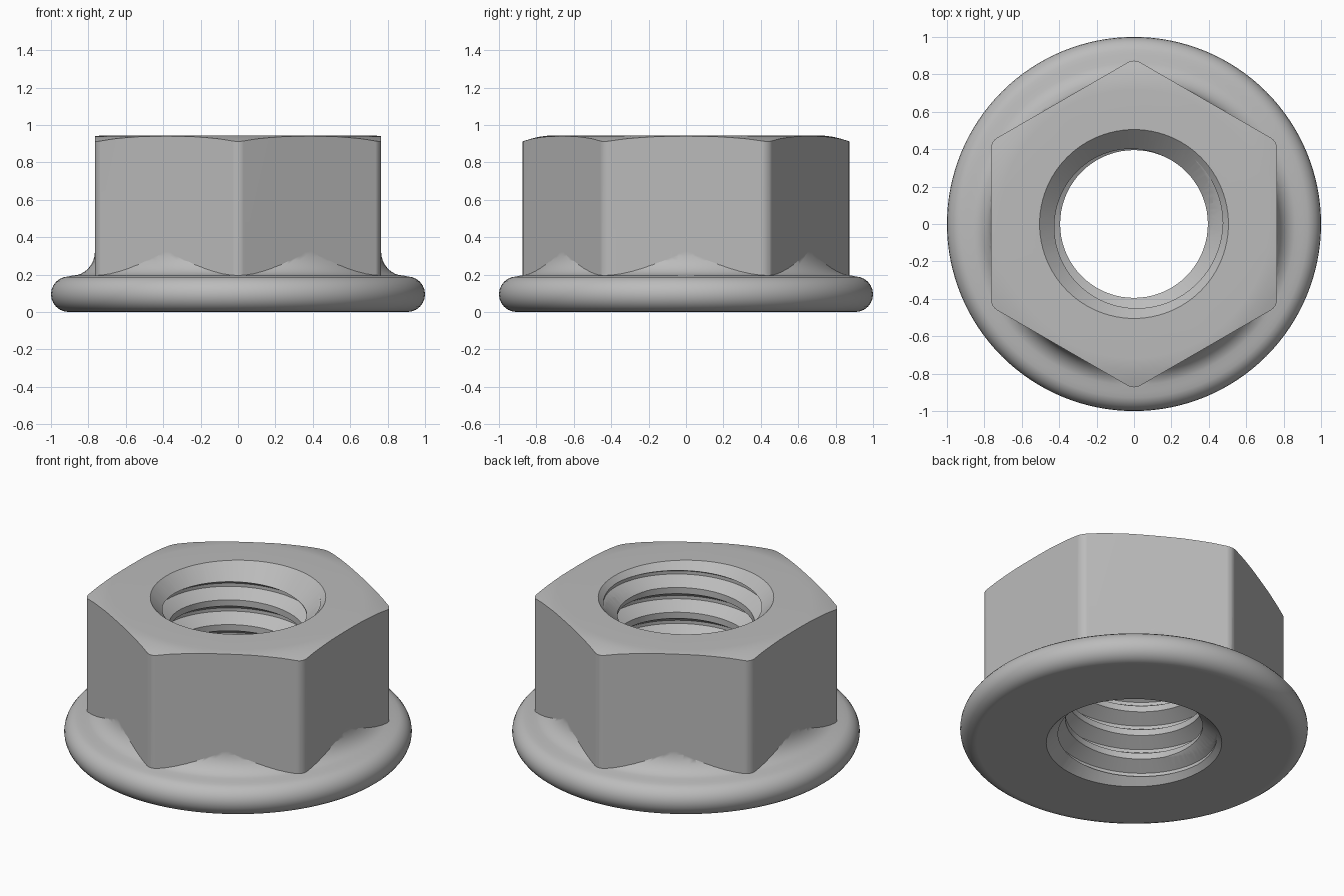
import bpy, bmesh
from math import sin, cos, pi, radians

if "Cube" in bpy.data.objects:
    bpy.data.objects.remove(bpy.data.objects["Cube"], do_unlink=True)

HEIGHT = 0.945
FLAT = 0.765           # centre to hexagon flat
MINOR, MAJOR = 0.395, 0.475
PITCH = 0.157


def make_object(name, bm):
    bmesh.ops.recalc_face_normals(bm, faces=bm.faces)
    mesh = bpy.data.meshes.new(name)
    bm.to_mesh(mesh)
    bm.free()
    obj = bpy.data.objects.new(name, mesh)
    bpy.context.collection.objects.link(obj)
    return obj


def lathe(name, profile, steps):
    """Solid of revolution; the profile starts and ends on the axis."""
    bm = bmesh.new()
    verts = [bm.verts.new((r, 0, z)) for r, z in profile]
    edges = [bm.edges.new(pair) for pair in zip(verts, verts[1:])]
    bmesh.ops.spin(bm, geom=verts + edges, cent=(0, 0, 0), axis=(0, 0, 1),
                   angle=2 * pi, steps=steps)
    bmesh.ops.remove_doubles(bm, verts=bm.verts, dist=1e-5)
    return make_object(name, bm)


def hex_prism(name, low, high):
    """Hexagonal bar with slightly rounded upright edges."""
    bm = bmesh.new()
    radius = FLAT / cos(pi / 6)
    ring = [bm.verts.new((radius * sin(k * pi / 3), radius * cos(k * pi / 3), low))
            for k in range(6)]
    base = bm.faces.new(ring)
    top = bmesh.ops.extrude_face_region(bm, geom=[base], use_keep_orig=True)["geom"]
    bmesh.ops.translate(bm, vec=(0, 0, high - low),
                        verts=[v for v in top if isinstance(v, bmesh.types.BMVert)])
    upright = [e for e in bm.edges if abs(e.verts[0].co.z - e.verts[1].co.z) > 0.1]
    bmesh.ops.bevel(bm, geom=upright, offset=0.035, segments=4, profile=0.5,
                    affect='EDGES')
    return make_object(name, bm)


def threaded_rod(name, start, turns, steps):
    """Solid right-hand screw, used to cut the thread."""
    bm = bmesh.new()
    section = [(MINOR, 0), (MINOR, 0.25), (MAJOR, 0.56), (MAJOR, 0.69)]
    rows = []
    for i in range(turns * steps + 1):
        a = 2 * pi * i / steps
        rows.append([bm.verts.new((r * cos(a), r * sin(a),
                                   start + PITCH * (i / steps + h)))
                     for r, h in section])
    # each turn is stitched to the one above it
    for i in range((turns - 1) * steps):
        a = rows[i] + [rows[i + steps][0]]
        b = rows[i + 1] + [rows[i + 1 + steps][0]]
        for k in range(len(section)):
            bm.faces.new((a[k], b[k], b[k + 1], a[k + 1]))
    bmesh.ops.delete(bm, geom=[v for v in bm.verts if not v.link_faces],
                     context='VERTS')
    # close both ends with a fan to the axis
    middle = start + PITCH * turns / 2
    low = bm.verts.new((0, 0, start + PITCH / 2))
    high = bm.verts.new((0, 0, start + PITCH * (turns - 0.5)))
    for e in [e for e in bm.edges if e.is_boundary]:
        tip = low if e.verts[0].co.z < middle else high
        bm.faces.new((e.verts[0], e.verts[1], tip))
    return make_object(name, bm)


def combine(target, tool, operation):
    mod = target.modifiers.new("combine", 'BOOLEAN')
    mod.operation = operation
    mod.solver = 'EXACT'
    mod.object = tool
    tool.hide_render = True
    bpy.context.view_layer.objects.active = target
    bpy.ops.object.modifier_apply(modifier=mod.name)
    bpy.data.objects.remove(tool, do_unlink=True)


# Hexagon body with a domed top chamfer
nut = hex_prism("flange_nut", 0.06, 1.1)
crown = lathe("crown_cutter", [(0, 0), (1.2, 0), (1.2, 0.8), (0.88, 0.91),
                               (0.83, 0.926), (0.78, 0.938), (0.72, HEIGHT),
                               (0, HEIGHT)], 128)
combine(nut, crown, 'INTERSECT')

# Round-edged flange with a fillet sweeping up to the flats
edge = 0.095
rim = [(1 - edge + edge * cos(a), edge + edge * sin(a))
       for a in (pi * (k / 12 - 0.5) for k in range(13))]
fillet = [(0.885 - 0.12 * sin(a), 0.325 - 0.13 * cos(a))
          for a in (pi / 2 * k / 8 for k in range(9))]
flange = lathe("flange", [(0, 0)] + rim + fillet + [(0.755, 0.36), (0, 0.36)], 128)
combine(nut, flange, 'UNION')

# Threaded bore with a countersink at each end
combine(nut, threaded_rod("thread_cutter", -0.45, 12, 72), 'DIFFERENCE')
for name, mouth, way in (("top_sink", HEIGHT, 1), ("bottom_sink", 0, -1)):
    sink = lathe(name, [(0, mouth - way * 0.145), (0.36, mouth - way * 0.145),
                        (0.56, mouth + way * 0.055), (0, mouth + way * 0.055)], 96)
    combine(nut, sink, 'DIFFERENCE')

# Plain grey metal
steel = bpy.data.materials.new("light_grey_steel")
colour = (0.5, 0.5, 0.5, 1)
steel.use_nodes = True
steel.diffuse_color = colour
steel.node_tree.nodes["Principled BSDF"].inputs["Base Color"].default_value = colour
nut.data.materials.clear()
nut.data.materials.append(steel)
for face in nut.data.polygons:
    face.material_index = 0

# Smooth curves, crisp edges
bpy.ops.object.select_all(action='DESELECT')
nut.select_set(True)
bpy.context.view_layer.objects.active = nut
bpy.ops.object.shade_smooth_by_angle(angle=radians(25))
weighted = nut.modifiers.new("weighted_normals", 'WEIGHTED_NORMAL')
weighted.keep_sharp = True
